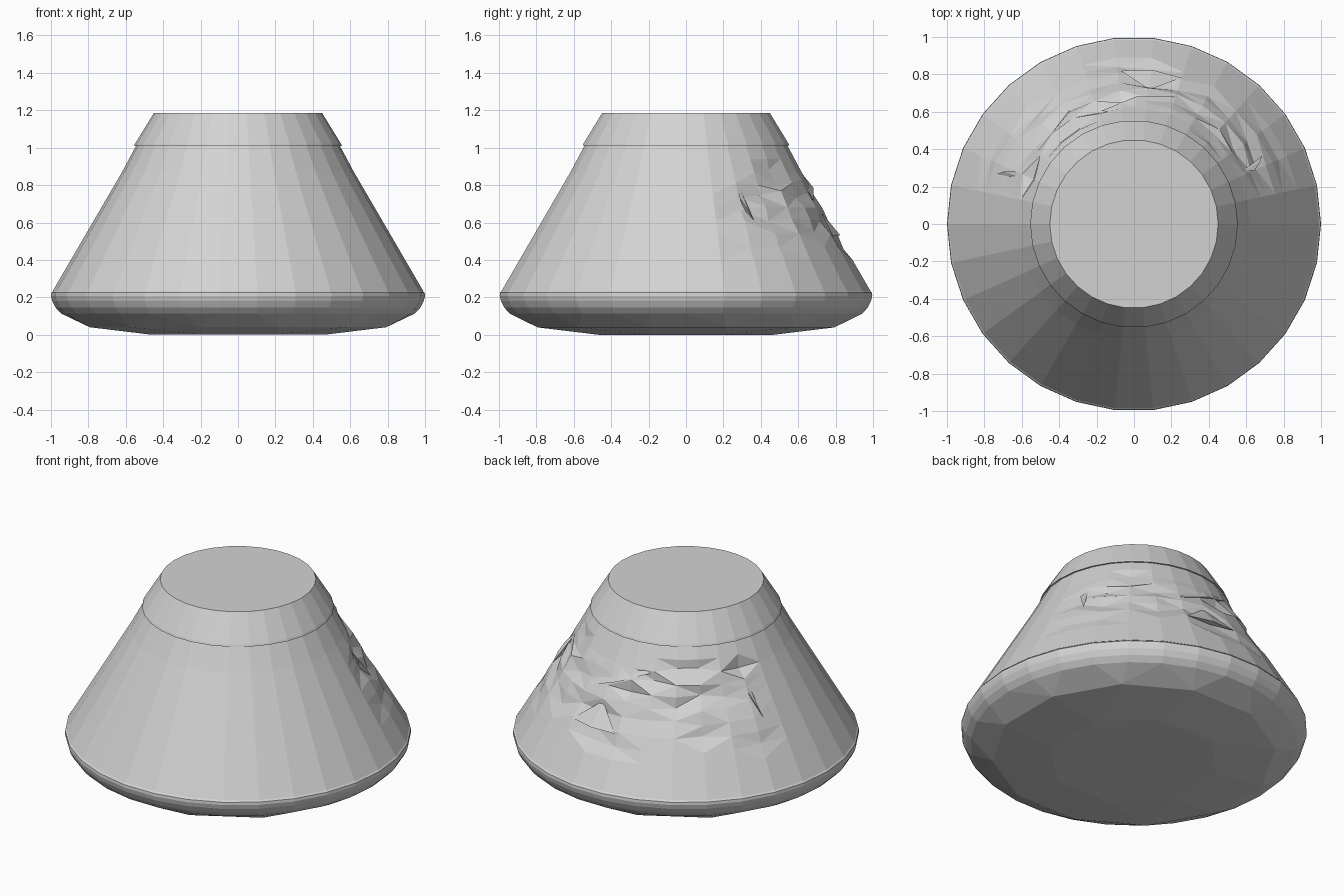
import bpy
import bmesh
import random
from math import cos, sin, radians, tau
from mathutils import Vector

random.seed(4)
SIDES = 30

cube = bpy.data.objects.get("Cube")
if cube:
    bpy.data.objects.remove(cube)

grey = bpy.data.materials.new("pale_grey")
grey.use_nodes = True
grey.diffuse_color = (0.65, 0.65, 0.65, 1)
grey.node_tree.nodes["Principled BSDF"].inputs["Base Color"].default_value = grey.diffuse_color


def finish(name, bm):
    bmesh.ops.recalc_face_normals(bm, faces=bm.faces)
    mesh = bpy.data.meshes.new(name)
    bm.to_mesh(mesh)
    bm.free()
    mesh.materials.append(grey)
    obj = bpy.data.objects.new(name, mesh)
    bpy.context.collection.objects.link(obj)
    return obj


def ring(bm, r, z, n=SIDES, turn=0.0):
    return [bm.verts.new((r * cos(turn + tau * i / n), r * sin(turn + tau * i / n), z))
            for i in range(n)]


def loft(rings, bm):
    """Join successive rings with quads and cap both ends."""
    for a, b in zip(rings, rings[1:]):
        n = len(a)
        for i in range(n):
            bm.faces.new((a[i], a[(i + 1) % n], b[(i + 1) % n], b[i]))
    bm.faces.new(rings[0])
    bm.faces.new(rings[-1])


def hull(name, bm):
    out = bmesh.ops.convex_hull(bm, input=bm.verts)
    loose = [v for v in bm.verts if not v.link_faces]
    bmesh.ops.delete(bm, geom=loose, context="VERTS")
    return finish(name, bm)


def wall_radius(z):
    """Radius of the undamaged cone wall at a height."""
    if z > 0.87:
        return 0.62 - (z - 0.87) * 0.536
    return 0.99 - (z - 0.235) * 0.583


def on_wall(angle, z, lift):
    r = wall_radius(z) + lift
    return Vector((r * cos(radians(angle)), r * sin(radians(angle)), z))


# Conical body, with shallow dents across the back
bm = bmesh.new()
heights = [0.235, 0.4, 0.47, 0.54, 0.61, 0.68, 0.75, 0.81, 0.87, 0.94, 1.015]
rows = [ring(bm, wall_radius(z), z) for z in heights]
loft(rows, bm)
for row in rows[2:-2]:
    for i, v in enumerate(row):
        if 15 < i * 360 / SIDES < 167 and random.random() < 0.5:
            depth = random.uniform(0.005, 0.035)
            out = Vector((v.co.x, v.co.y, 0)).normalized()
            v.co -= out * depth
            v.co.z += random.uniform(-0.02, 0.02)
bmesh.ops.triangulate(bm, faces=[f for f in bm.faces
                                 if len(f.verts) == 4 and f.calc_center_median().y > 0.1])
finish("cone_body", bm)

# Top collar, slightly overhanging the body
bm = bmesh.new()
loft([ring(bm, 0.555, 1.01), ring(bm, 0.55, 1.022), ring(bm, 0.45, 1.185)], bm)
finish("top_collar", bm)

# Rounded base shield, coarser towards its underside
bm = bmesh.new()
for r, z in [(0.985, 0.237), (0.998, 0.225), (1.0, 0.208), (0.993, 0.18),
             (0.975, 0.145), (0.945, 0.113)]:
    ring(bm, r, z)
ring(bm, 0.82, 0.04, 12, tau / 24)
ring(bm, 0.5, 0.0, 8, tau / 16)
hull("base_shield", bm)

# Torn, lifted lips of the damaged skin: start angle and height, end angle and height
tears = [(95, 0.53, 72, 0.53), (106, 0.86, 72, 0.71),
         (24, 0.73, 28, 0.61), (156, 0.74, 160, 0.6)]
for n, (a0, z0, a1, z1) in enumerate(tears, 1):
    bm = bmesh.new()
    am, zm = (a0 + a1) / 2, (z0 + z1) / 2
    for p in (on_wall(a0, z0, 0.004), on_wall(a1, z1, 0.004), on_wall(am, zm, 0.012),
              on_wall(am, zm + 0.13, -0.02), on_wall(am, zm, -0.03)):
        bm.verts.new(p)
    hull(f"torn_lip_{n}", bm)
